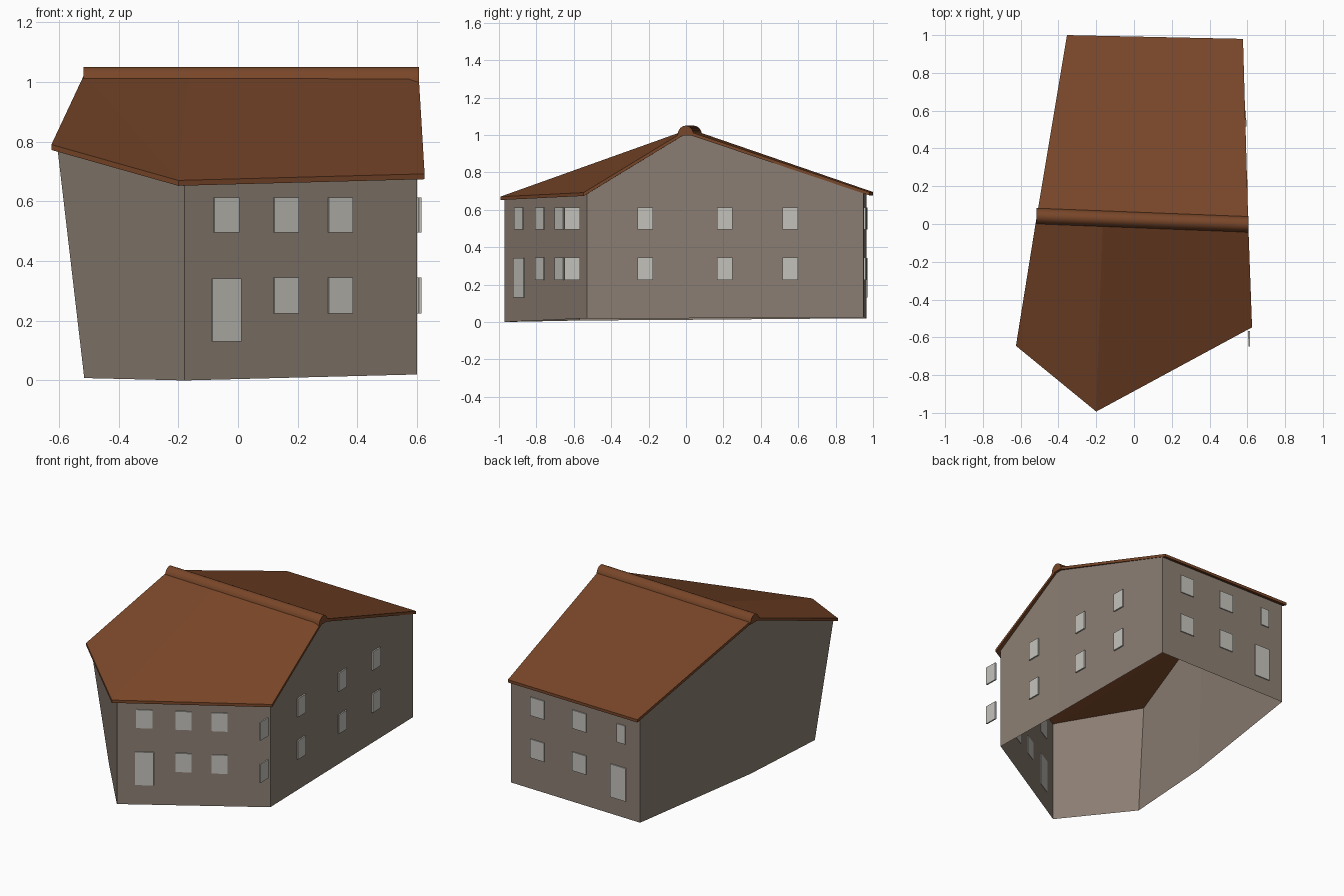
import bpy, bmesh, math
from mathutils import Vector

if "Cube" in bpy.data.objects:
    bpy.data.objects.remove(bpy.data.objects["Cube"])


def material(name, rgb):
    m = bpy.data.materials.new(name)
    m.diffuse_color = (*rgb, 1)
    m.use_nodes = True
    m.node_tree.nodes["Principled BSDF"].inputs["Base Color"].default_value = m.diffuse_color
    return m


PLASTER = material("plaster", (0.26, 0.21, 0.17))
TILE = material("roof tile", (0.19, 0.062, 0.022))
GLASS = material("pale glass", (0.55, 0.54, 0.50))


def make(name, verts, faces, mat, fix_normals=True):
    bm = bmesh.new()
    vs = [bm.verts.new(v) for v in verts]
    for f in faces:
        bm.faces.new([vs[i] for i in f])
    if fix_normals:
        bmesh.ops.recalc_face_normals(bm, faces=bm.faces)
    me = bpy.data.meshes.new(name)
    bm.to_mesh(me)
    bm.free()
    me.materials.append(mat)
    ob = bpy.data.objects.new(name, me)
    bpy.context.collection.objects.link(ob)
    return ob


# walls: an open shell, two gable ends and a kinked left foot
foot = [(-0.18, -0.97, 0), (0.60, -0.53, 0.02), (0.588, 0.0, 0.02), (0.575, 0.95, 0.025),
        (-0.35, 0.965, 0.02), (-0.48, 0.03, 0.012), (-0.515, -0.57, 0.008)]
head = [(-0.18, -0.97, 0.662), (0.60, -0.53, 0.685), (0.592, 0.0, 1.01), (0.575, 0.95, 0.69),
        (-0.35, 0.965, 0.69), (-0.503, 0.04, 1.01), (-0.605, -0.63, 0.78)]
n = len(foot)
make("walls", foot + head, [(i, (i + 1) % n, n + (i + 1) % n, n + i) for i in range(n)], PLASTER, False)

# roof: folded slab with a hip line running down to the front corner
roof = [(-0.2, -0.993, 0.67), (0.625, -0.547, 0.692), (0.605, 0.0, 1.025), (0.577, 0.98, 0.695),
        (-0.355, 1.0, 0.695), (-0.515, 0.04, 1.025), (-0.625, -0.645, 0.79), (-0.165, 0.025, 1.025)]
top_faces = [(0, 1, 2, 7), (7, 2, 3, 4, 5), (0, 7, 5), (0, 5, 6)]
low = [(x, y, z - 0.018) for x, y, z in roof]
faces = top_faces + [tuple(8 + i for i in reversed(f)) for f in top_faces]
faces += [(i, 8 + i, 8 + (i + 1) % 7, (i + 1) % 7) for i in range(7)]
make("roof", roof + low, faces, TILE)

# rounded ridge cap
SEG = 12
profile = [(0.043 * math.cos(math.pi * i / SEG), 0.998 + 0.052 * math.sin(math.pi * i / SEG))
           for i in range(SEG + 1)]
ends = [(-0.517, 0.042), (0.607, -0.002)]
verts = [(x, y0 + y, z) for x, y0 in ends for y, z in profile]
k = SEG + 1
faces = [(i, (i + 1) % k, k + (i + 1) % k, k + i) for i in range(k)]
faces += [tuple(range(k)), tuple(range(2 * k - 1, k - 1, -1))]
cap = make("ridge_cap", verts, faces, TILE)
bpy.context.view_layer.objects.active = cap
cap.select_set(True)
bpy.ops.object.shade_smooth_by_angle(angle=math.radians(35))


# thin plates for panes and doors, lying along a wall
def plate(name, centre, along, width, z0, z1, depth=0.009):
    a = Vector((along[0], along[1], 0)).normalized()
    nrm = Vector((a.y, -a.x, 0))
    c = Vector((centre[0], centre[1], 0)) + nrm * 0.002
    verts = [c + a * sa * width / 2 + nrm * sn * depth / 2 + Vector((0, 0, z))
             for z in (z0, z1) for sa, sn in ((-1, -1), (1, -1), (1, 1), (-1, 1))]
    make(name, verts, [(0, 1, 2, 3), (4, 5, 6, 7), (0, 1, 5, 4), (1, 2, 6, 5),
                       (2, 3, 7, 6), (3, 0, 4, 7)], GLASS)


UPPER, LOWER, DOOR = (0.495, 0.613), (0.224, 0.344), (0.13, 0.342)

# front wall: door on the left, panes elsewhere
front = (0.78, 0.44)
def on_front(x):
    return (x, -0.97 + (x + 0.18) * 0.44 / 0.78)

plate("front_door", on_front(-0.04), front, 0.11, *DOOR)
plate("front_window", on_front(-0.04), front, 0.095, *UPPER)
for x in (0.16, 0.342):
    for row in (UPPER, LOWER):
        plate("front_window", on_front(x), front, 0.093, *row)

# right wall: four columns, the first standing free beyond the corner
side = (-0.025, 1.48)
for y in (-0.607, -0.217, 0.208, 0.558):
    x = 0.60 - (y + 0.53) * 0.025 / 1.48
    for row in (UPPER, LOWER):
        plate("side_window", (x + 0.006, y), side, 0.083, *row)

# back wall
back = (-0.925, 0.015)
def on_back(x):
    return (x, 0.95 + (0.575 - x) * 0.015 / 0.925)

for x in (0.385, 0.085):
    for row in (UPPER, LOWER):
        plate("back_window", on_back(x), back, 0.1, *row)
plate("back_window", on_back(-0.215), back, 0.06, *UPPER)
plate("back_door", on_back(-0.195), back, 0.11, *DOOR)
